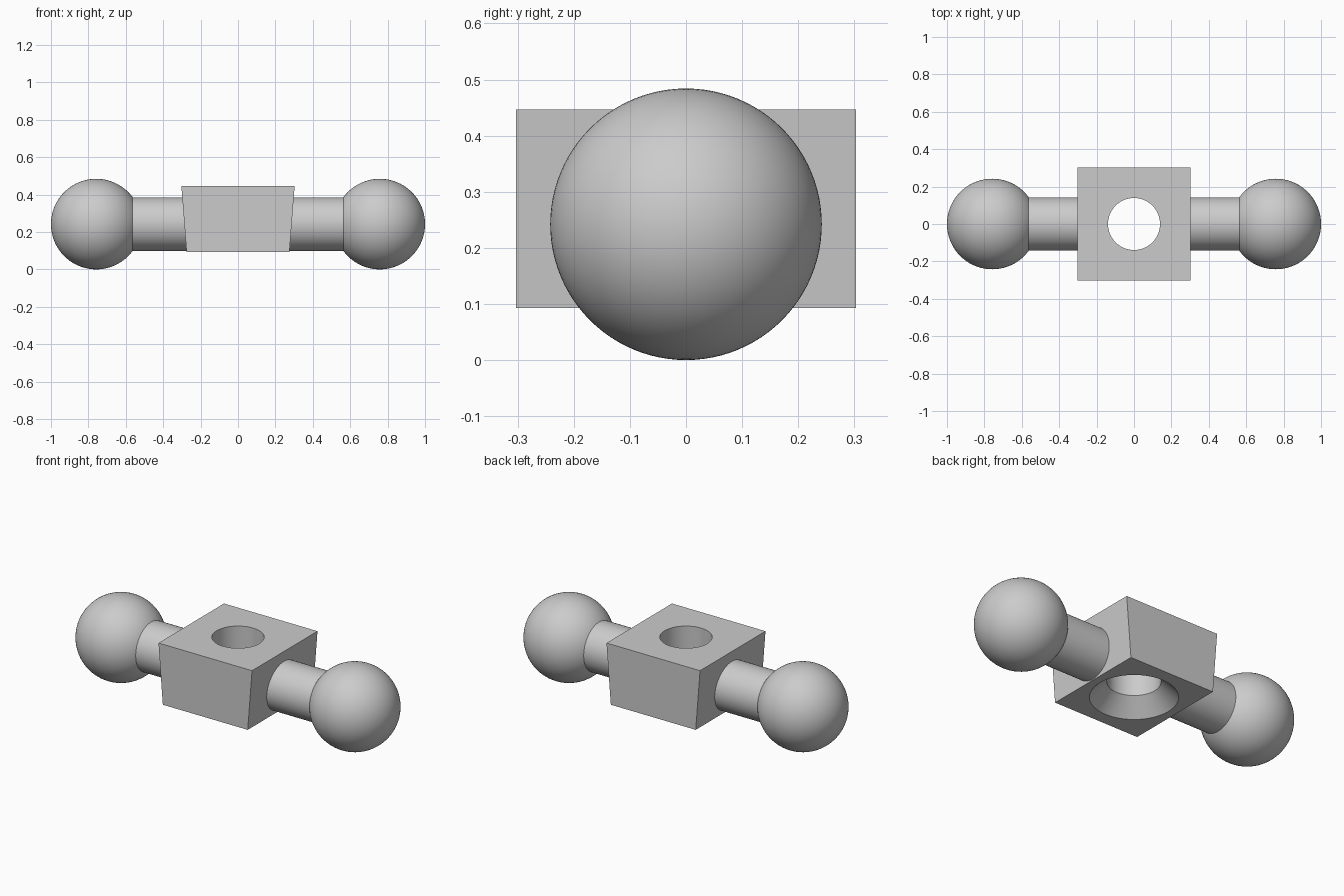
import bpy
import bmesh
from math import pi

cube = bpy.data.objects.get("Cube")
if cube:
    bpy.data.objects.remove(cube, do_unlink=True)

AXIS_Z = 0.242       # height of the bar axis and ball centres
BALL_R = 0.242
BALL_X = 0.758
BOTTOM, TOP = 0.093, 0.447

grey = bpy.data.materials.new("plain grey")
grey.use_nodes = True
colour = (0.6, 0.6, 0.6, 1)
grey.diffuse_color = colour
grey.node_tree.nodes["Principled BSDF"].inputs["Base Color"].default_value = colour


def finish(obj, name):
    obj.name = name
    obj.data.materials.append(grey)
    bpy.ops.object.select_all(action="DESELECT")
    obj.select_set(True)
    bpy.context.view_layer.objects.active = obj
    bpy.ops.object.shade_smooth_by_angle()


# Centre block: sides taper inward toward the bottom along x only
bpy.ops.mesh.primitive_cube_add(size=2, location=(0, 0, (BOTTOM + TOP) / 2))
block = bpy.context.object
for v in block.data.vertices:
    v.co.x *= 0.303 if v.co.z > 0 else 0.275
    v.co.y *= 0.303
    v.co.z *= (TOP - BOTTOM) / 2

# Countersunk hole cutter: a turned profile with a flared lower end
profile = [(0.249, BOTTOM - 0.02), (0.139, BOTTOM + 0.09), (0.139, TOP + 0.05)]
bm = bmesh.new()
rings = []
for radius, z in profile:
    ring = bmesh.ops.create_circle(bm, segments=96, radius=radius)["verts"]
    for v in ring:
        v.co.z = z
    rings.append(ring)
for low, high in zip(rings, rings[1:]):
    for i in range(len(low)):
        j = (i + 1) % len(low)
        bm.faces.new((low[i], low[j], high[j], high[i]))
bm.faces.new(rings[0])
bm.faces.new(rings[-1])
bmesh.ops.recalc_face_normals(bm, faces=bm.faces)
mesh = bpy.data.meshes.new("hole_cutter")
bm.to_mesh(mesh)
bm.free()
cutter = bpy.data.objects.new("hole_cutter", mesh)
bpy.context.collection.objects.link(cutter)

cut = block.modifiers.new("hole", "BOOLEAN")
cut.operation = "DIFFERENCE"
cut.solver = "EXACT"
cut.object = cutter
bpy.context.view_layer.objects.active = block
bpy.ops.object.modifier_apply(modifier=cut.name)
bpy.data.objects.remove(cutter, do_unlink=True)
finish(block, "centre_block")

# Bar and ball on each side
for side, sign in (("left", 1), ("right", -1)):
    inner, outer = 0.265, 0.6
    bpy.ops.mesh.primitive_cylinder_add(
        vertices=96, radius=0.143, depth=outer - inner,
        location=(sign * (inner + outer) / 2, 0, AXIS_Z), rotation=(0, pi / 2, 0))
    finish(bpy.context.object, side + "_bar")

    bpy.ops.mesh.primitive_uv_sphere_add(
        segments=96, ring_count=48, radius=BALL_R,
        location=(sign * BALL_X, 0, AXIS_Z), rotation=(0, pi / 2, 0))
    finish(bpy.context.object, side + "_ball")
